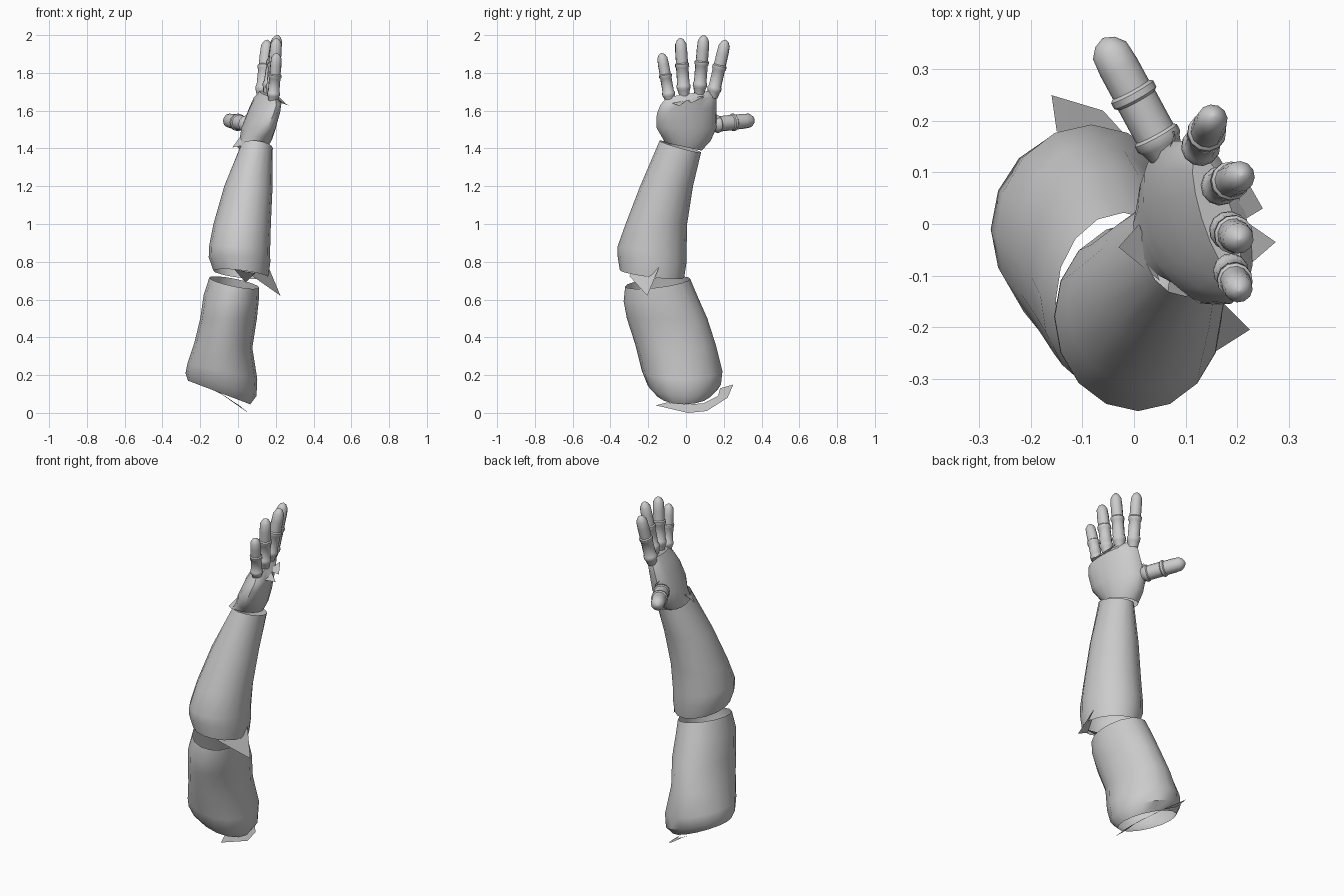
import bpy
from math import sin, cos, pi, radians
from mathutils import Vector


def make(name, verts, faces, angle=40):
    mesh = bpy.data.meshes.new(name)
    mesh.from_pydata([tuple(v) for v in verts], [], faces)
    mesh.update()
    obj = bpy.data.objects.new(name, mesh)
    bpy.context.collection.objects.link(obj)
    bpy.ops.object.select_all(action='DESELECT')
    obj.select_set(True)
    bpy.context.view_layer.objects.active = obj
    bpy.ops.object.shade_smooth_by_angle(angle=radians(angle))
    return obj


def bridge(rings, n):
    return [(r * n + i, r * n + (i + 1) % n, (r + 1) * n + (i + 1) % n, (r + 1) * n + i)
            for r in range(rings - 1) for i in range(n)]


def loft(name, sections, n=16, turn=0.0, cap=False):
    # section: centre x, y, z, half widths x, y, slope of the ring along x, y
    verts = []
    for cx, cy, z, rx, ry, tx, ty in sections:
        for i in range(n):
            a = 2 * pi * i / n
            u, v = rx * cos(a), ry * sin(a)
            x, y = u * cos(turn) - v * sin(turn), u * sin(turn) + v * cos(turn)
            verts.append((cx + x, cy + y, z + tx * x + ty * y))
    faces = bridge(len(sections), n)
    if cap:
        faces.append(tuple(range(len(verts) - n, len(verts))))
    return make(name, verts, faces)


# position along the finger and radius factor, with raised joint bands
FINGER = [(0, .75), (.1, .95), (.13, 1.08), (.18, 1.08), (.2, .95), (.48, .95), (.5, 1.08),
          (.55, 1.08), (.57, .92), (.76, .92), (.9, .85), (.97, .5), (1, .08)]


def finger(name, base, tip, radius, n=12):
    base, tip = Vector(base), Vector(tip)
    axis = tip - base
    q = axis.to_track_quat('Z', 'Y')
    verts = [base + axis * t + q @ Vector((cos(2 * pi * i / n), sin(2 * pi * i / n), 0)) * radius * f
             for t, f in FINGER for i in range(n)]
    faces = bridge(len(FINGER), n) + [tuple(range(len(verts) - n, len(verts)))]
    return make(name, verts, faces)


def strip(name, outer, inner):
    n = len(outer)
    return make(name, outer + inner, [(i, i + 1, n + i + 1, n + i) for i in range(n - 1)])


# upper arm shell, open at both ends, shoulder cut slanted and rolled inward
loft("upper_arm", [
    (-.10, -.01, .108, .165, .150, -.38, 0),
    (-.09, -.01, .15, .188, .195, -.32, 0),
    (-.083, -.02, .22, .185, .213, -.22, 0),
    (-.077, -.055, .36, .153, .213, -.1, 0),
    (-.05, -.10, .50, .150, .213, 0, 0),
    (-.036, -.137, .61, .146, .193, -.1, .1),
    (-.02, -.15, .69, .132, .172, -.2, .12)])

# forearm shell
loft("forearm", [
    (.015, -.18, .735, .145, .170, -.12, -.12),
    (.008, -.18, .81, .163, .182, -.08, -.1),
    (.008, -.18, .87, .162, .183, -.05, -.05),
    (.022, -.157, 1.0, .152, .163, 0, 0),
    (.055, -.103, 1.2, .128, .140, 0, 0),
    (.10, -.03, 1.41, .084, .110, -.1, -.28)])

# hand
loft("hand", [
    (.08, -.015, 1.41, .080, .100, 0, -.22),
    (.095, .0, 1.45, .082, .135, 0, -.1),
    (.11, .003, 1.51, .082, .167, 0, 0),
    (.14, .003, 1.60, .072, .165, 0, .1),
    (.157, .012, 1.655, .060, .155, 0, .17),
    (.16, .02, 1.69, .030, .125, 0, .15)], turn=.3, cap=True)

# fingers and thumb
for name, base, tip, radius in [
        ("index_finger", (.125, .14, 1.67), (.155, .21, 1.975), .035),
        ("middle_finger", (.16, .07, 1.69), (.21, .095, 2.0), .035),
        ("ring_finger", (.18, -.01, 1.68), (.205, -.03, 1.985), .035),
        ("little_finger", (.185, -.085, 1.65), (.205, -.13, 1.905), .032),
        ("thumb", (.065, .13, 1.525), (-.06, .36, 1.55), .043)]:
    finger(name, base, tip, radius)

# loose edge strip under the shoulder opening
strip("shoulder_strip",
      [(-.16, .25, .15), (-.06, .22, .08), (.04, .11, .01), (.055, .01, .0), (.0, -.16, .04)],
      [(-.15, .18, .13), (-.07, .17, .09), (-.01, .09, .05), (.0, 0, .045), (-.02, -.1, .055)])

# flared flaps at elbow, wrist, knuckles and thumb root
for name, pts in [
        ("elbow_flap", [(.15, -.13, .80), (.225, -.205, .62), (.075, -.3, .725), (.13, -.25, .80)]),
        ("inner_elbow_flap", [(-.02, -.34, .76), (.04, -.21, .69), (.09, -.3, .74)]),
        ("wrist_flap", [(-.03, -.045, 1.405), (.01, .0, 1.46), (.05, -.11, 1.42)]),
        ("knuckle_flap", [(.275, -.035, 1.625), (.21, .01, 1.66), (.2, -.1, 1.65)]),
        ("hand_back_flap", [(.25, .03, 1.64), (.21, .1, 1.68), (.2, .0, 1.66)]),
        ("thumb_root_flap", [(.075, .035, 1.42), (.03, .17, 1.5), (.08, .18, 1.57), (.06, .12, 1.6)])]:
    make(name, pts, [tuple(range(len(pts)))])
